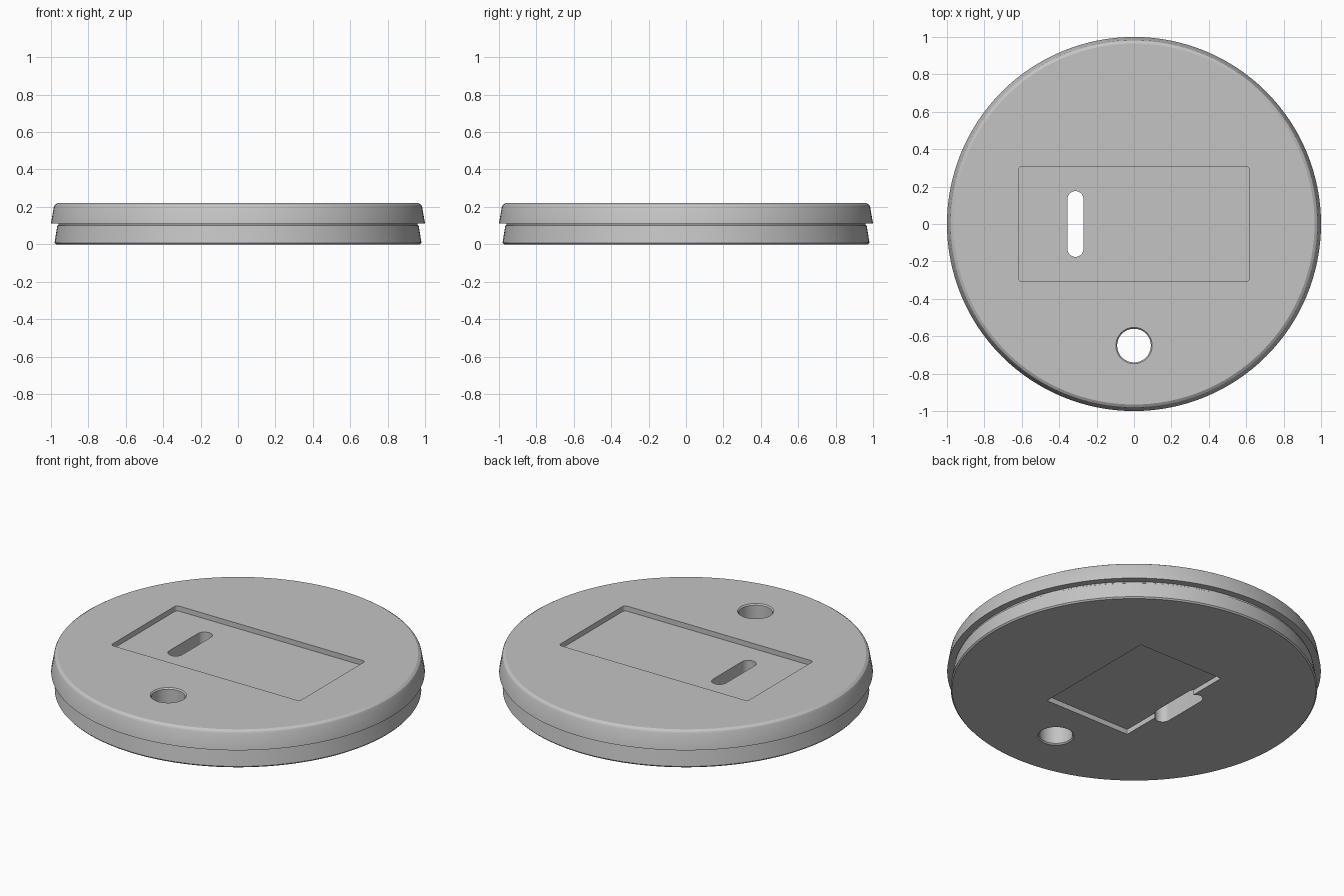
import bpy, bmesh, math

cube = bpy.data.objects.get("Cube")
if cube:
    bpy.data.objects.remove(cube, do_unlink=True)

grey = bpy.data.materials.new("plain grey")
grey.use_nodes = True
COLOUR = (0.55, 0.55, 0.55, 1)
grey.diffuse_color = COLOUR
grey.node_tree.nodes["Principled BSDF"].inputs["Base Color"].default_value = COLOUR


def stack(name, rings):
    """Closed solid skinned through a list of equal-length rings, bottom to top."""
    bm = bmesh.new()
    loops = [[bm.verts.new(p) for p in ring] for ring in rings]
    n = len(loops[0])
    for low, high in zip(loops, loops[1:]):
        for i in range(n):
            j = (i + 1) % n
            bm.faces.new((low[i], low[j], high[j], high[i]))
    bm.faces.new(loops[0][::-1])
    bm.faces.new(loops[-1])
    mesh = bpy.data.meshes.new(name)
    bm.to_mesh(mesh)
    bm.free()
    mesh.materials.append(grey)
    obj = bpy.data.objects.new(name, mesh)
    bpy.context.collection.objects.link(obj)
    return obj


def lathe(name, profile, y=0, sides=128):
    """Turned solid from (radius, height) pairs."""
    turn = [math.tau * i / sides for i in range(sides)]
    return stack(name, [[(r * math.cos(a), y + r * math.sin(a), z) for a in turn]
                        for r, z in profile])


def rounded_block(name, cx, half_x, half_y, radius, z0, z1, steps=12):
    """Upright block with rounded corners."""
    outline = []
    corners = [(1, 1), (-1, 1), (-1, -1), (1, -1)]
    for k, (sx, sy) in enumerate(corners):
        for i in range(steps + 1):
            a = math.pi / 2 * (k + i / steps)
            outline.append((cx + sx * (half_x - radius) + radius * math.cos(a),
                            sy * (half_y - radius) + radius * math.sin(a)))
    return stack(name, [[(x, y, z) for x, y in outline] for z in (z0, z1)])


HEIGHT, SEAM, DEPTH = 0.22, 0.112, 0.03

# Lower and upper discs, with the upper lip overhanging the seam
base_disc = lathe("base_disc", [(0.974, 0), (0.981, 0.008), (0.966, 0.1),
                                (0.96, 0.104), (0.96, SEAM)])
top_disc = lathe("top_disc", [(1, SEAM), (0.984, 0.202), (0.979, 0.211), (0.965, HEIGHT)])

# Cutters: shallow pockets, round hole with chamfered rims, and long slot
top_pocket = rounded_block("top_pocket_cutter", 0, 0.617, 0.307, 0.018,
                           HEIGHT - DEPTH, HEIGHT + 0.1, 4)
base_pocket = rounded_block("base_pocket_cutter", 0, 0.28, 0.39, 0.004, -0.1, DEPTH, 2)
hole = lathe("hole_cutter", [(0.107, -0.01), (0.09, 0.007),
                             (0.09, HEIGHT - 0.007), (0.107, HEIGHT + 0.01)], -0.65, 64)
slot = rounded_block("slot_cutter", -0.313, 0.0425, 0.176, 0.0424, -0.1, HEIGHT + 0.1)

for disc, cutters in ((base_disc, (base_pocket, hole, slot)),
                      (top_disc, (top_pocket, hole, slot))):
    bpy.ops.object.select_all(action="DESELECT")
    disc.select_set(True)
    bpy.context.view_layer.objects.active = disc
    for cutter in cutters:
        cut = disc.modifiers.new(cutter.name, "BOOLEAN")
        cut.operation = "DIFFERENCE"
        cut.solver = "EXACT"
        cut.object = cutter
        bpy.ops.object.modifier_apply(modifier=cut.name)
    bpy.ops.object.shade_smooth_by_angle(angle=math.radians(20))

for cutter in (top_pocket, base_pocket, hole, slot):
    bpy.data.objects.remove(cutter, do_unlink=True)
